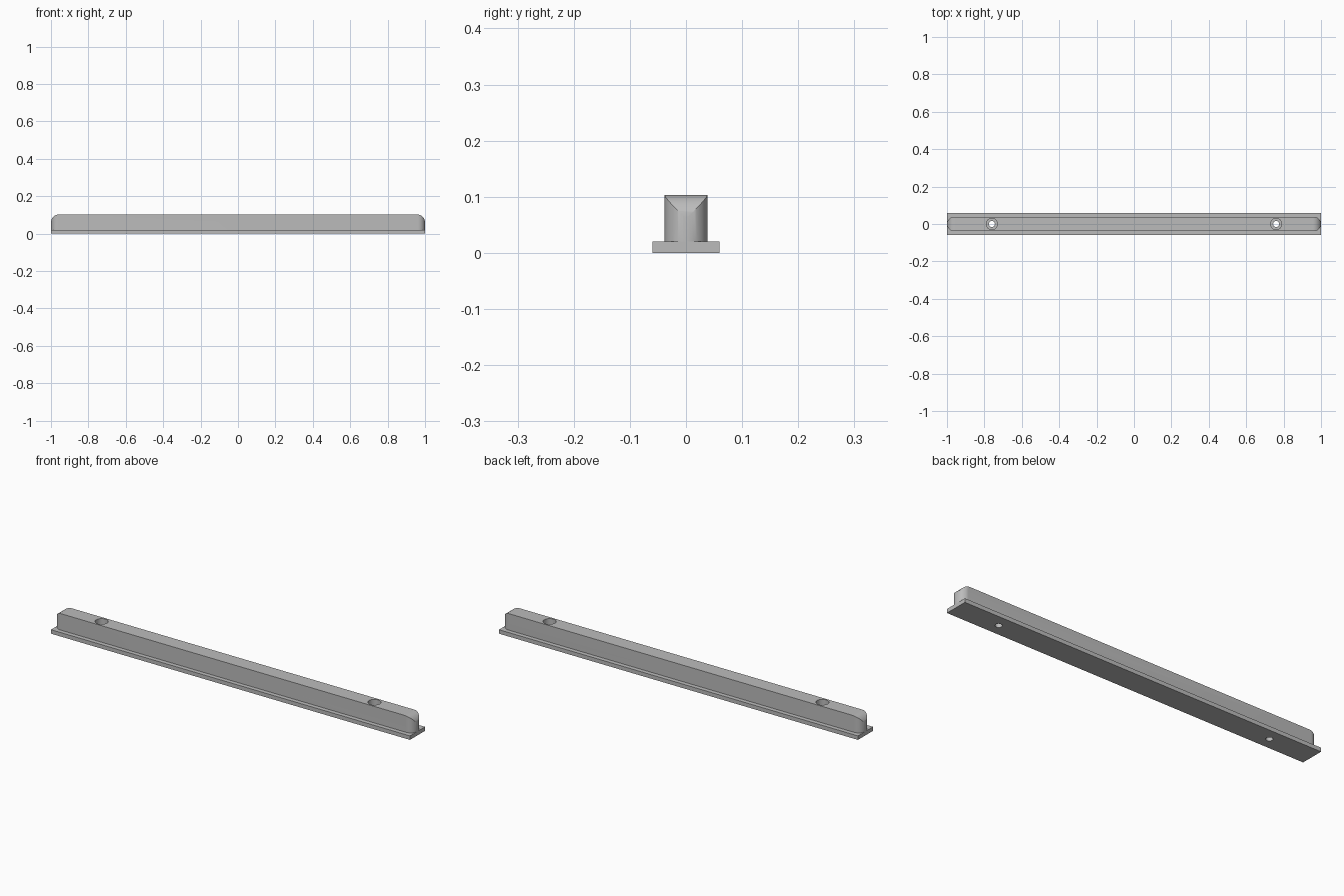
import bpy, bmesh
from math import sin, cos, pi, radians

if "Cube" in bpy.data.objects:
    bpy.data.objects.remove(bpy.data.objects["Cube"], do_unlink=True)

BASE_TOP, TOP = 0.02, 0.103
HALF_WIDTH = 0.038
FILLET = 0.045
HOLE_X = 0.76

grey = bpy.data.materials.new("plain grey")
grey.use_nodes = True
grey.diffuse_color = (0.5, 0.5, 0.5, 1)
grey.node_tree.nodes["Principled BSDF"].inputs["Base Color"].default_value = (0.5, 0.5, 0.5, 1)


def arc(cx, cy, r, start, end, steps):
    """Points on an arc, angles in degrees."""
    angles = [radians(start + (end - start) * i / steps) for i in range(steps + 1)]
    return [(cx + r * cos(a), cy + r * sin(a)) for a in angles]


def extrude(name, points, direction):
    """Solid made by sweeping a closed outline along a direction."""
    bm = bmesh.new()
    face = bm.faces.new([bm.verts.new(p) for p in points])
    swept = bmesh.ops.extrude_face_region(bm, geom=[face])["geom"]
    verts = [v for v in swept if isinstance(v, bmesh.types.BMVert)]
    bmesh.ops.translate(bm, verts=verts, vec=direction)
    bmesh.ops.recalc_face_normals(bm, faces=bm.faces)
    mesh = bpy.data.meshes.new(name)
    bm.to_mesh(mesh)
    bm.free()
    mesh.materials.append(grey)
    obj = bpy.data.objects.new(name, mesh)
    bpy.context.collection.objects.link(obj)
    return obj


def cylinder(name, x, r, z0, z1):
    ring = arc(x, 0, r, 0, 360, 32)[:-1]
    return extrude(name, [(px, py, z0) for px, py in ring], (0, 0, z1 - z0))


def boolean(target, cutter, operation):
    """Apply a boolean and discard the cutter."""
    cutter.hide_render = True
    mod = target.modifiers.new("cut", "BOOLEAN")
    mod.object, mod.operation, mod.solver = cutter, operation, "EXACT"
    bpy.context.view_layer.objects.active = target
    bpy.ops.object.modifier_apply(modifier=mod.name)
    bpy.data.objects.remove(cutter, do_unlink=True)


# Flat mounting plate
plate = extrude("base_plate", [(-1, -0.06, 0), (1, -0.06, 0), (1, 0.06, 0), (-1, 0.06, 0)],
                (0, 0, BASE_TOP))

# Bar with half-round ends in plan
end = 1 - HALF_WIDTH
plan = arc(end, 0, HALF_WIDTH, -90, 90, 24) + arc(-end, 0, HALF_WIDTH, 90, 270, 24)
bar = extrude("raised_bar", [(x, y, BASE_TOP) for x, y in plan], (0, 0, 0.15))

# Side profile that rounds the upper ends of the bar
reach = 1.0004
cx, cz = reach - FILLET, TOP - FILLET
side = [(-reach, -0.05), (reach, -0.05)]
side += arc(cx, cz, FILLET, 0, 90, 16) + arc(-cx, cz, FILLET, 90, 180, 16)
boolean(bar, extrude("end_rounding", [(x, -0.2, z) for x, z in side], (0, 0.4, 0)), "INTERSECT")

# Counterbored screw holes
for x in (-HOLE_X, HOLE_X):
    for part in (plate, bar):
        boolean(part, cylinder("screw_hole", x, 0.016, -0.1, 0.2), "DIFFERENCE")
    boolean(bar, cylinder("counterbore", x, 0.03, 0.06, 0.2), "DIFFERENCE")

# Smooth curves, crisp edges
bpy.ops.object.select_all(action="DESELECT")
for part in (plate, bar):
    part.select_set(True)
bpy.context.view_layer.objects.active = bar
bpy.ops.object.shade_smooth_by_angle(angle=radians(30))
